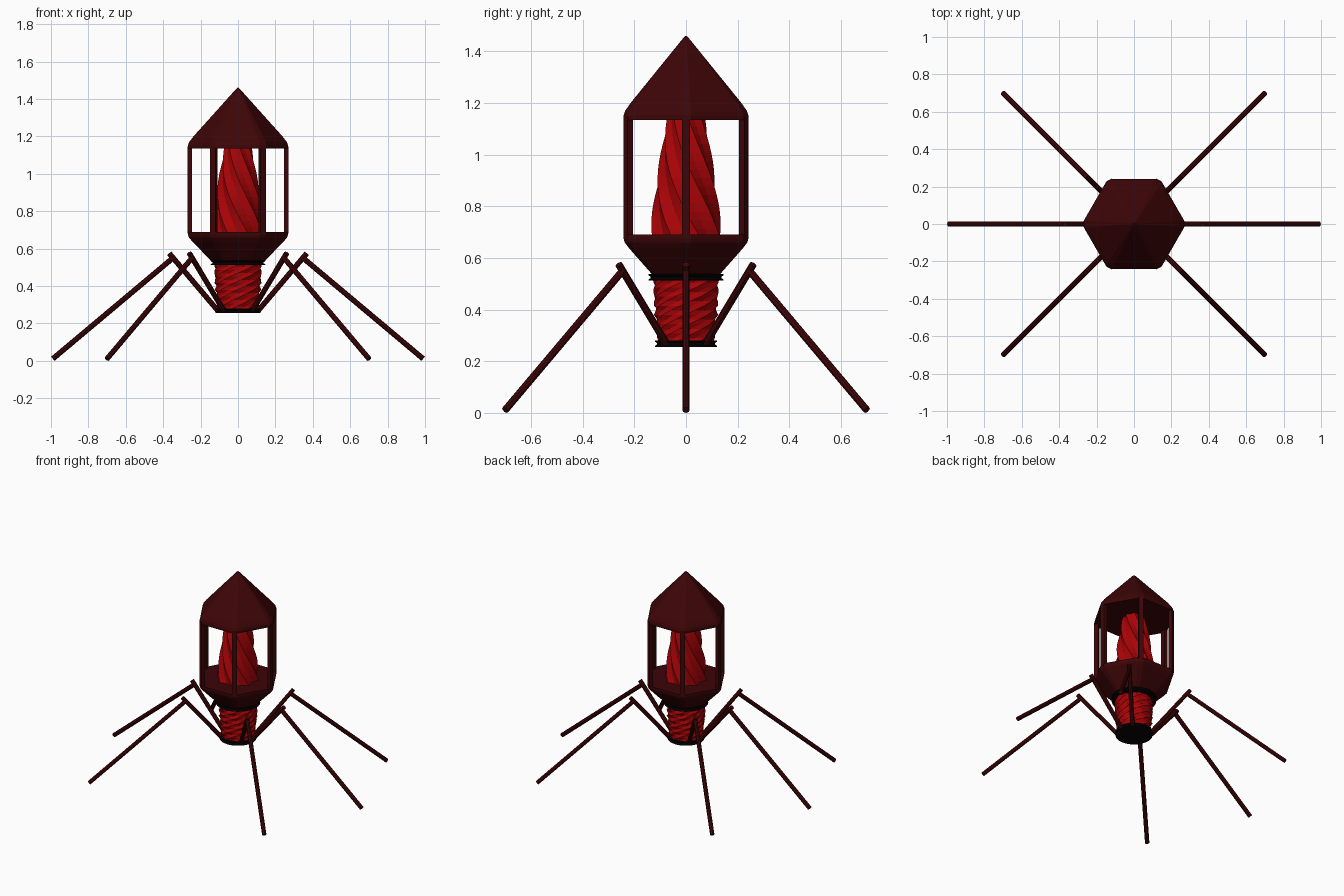
import bpy, bmesh
from math import sin, cos, pi, radians
from mathutils import Vector, Matrix

if "Cube" in bpy.data.objects:
    bpy.data.objects.remove(bpy.data.objects["Cube"])


def material(name, rgba):
    m = bpy.data.materials.new(name)
    m.diffuse_color = rgba
    m.use_nodes = True
    m.node_tree.nodes["Principled BSDF"].inputs["Base Color"].default_value = m.diffuse_color
    return m


DARK = material("dark_red", (0.047, 0.0015, 0.002, 1))
RED = material("red", (0.4, 0.001, 0.002, 1))
BLACK = material("black", (0.002, 0.001, 0.001, 1))


def finish(bm, name, mat):
    bmesh.ops.recalc_face_normals(bm, faces=bm.faces[:])
    me = bpy.data.meshes.new(name)
    bm.to_mesh(me)
    bm.free()
    me.materials.append(mat)
    ob = bpy.data.objects.new(name, me)
    bpy.context.collection.objects.link(ob)
    return ob


def loft(name, rings, mat):
    """Skin a list of rings that all have the same number of points, and cap it."""
    bm = bmesh.new()
    vs = [[bm.verts.new(p) for p in r] for r in rings]
    n = len(vs[0])
    for a, b in zip(vs, vs[1:]):
        for i in range(n):
            j = (i + 1) % n
            bm.faces.new((a[i], a[j], b[j], b[i]))
    bm.faces.new(vs[0][::-1])
    bm.faces.new(vs[-1])
    return finish(bm, name, mat)


def hexagon(r, z, chamfer=0.08):
    """Hexagon with corners on the x axis, each corner cut off."""
    c = [Vector((r * cos(k * pi / 3), r * sin(k * pi / 3), z)) for k in range(6)]
    pts = []
    for k in range(6):
        pts += [c[k].lerp(c[k - 1], chamfer), c[k].lerp(c[(k + 1) % 6], chamfer)]
    return pts


def circle(r, z, n=32):
    return [(r * cos(2 * pi * i / n), r * sin(2 * pi * i / n), z) for i in range(n)]


def star(r_out, r_in, z, lobes, turn):
    return [((r_out if i % 2 else r_in) * cos(turn + pi * i / lobes),
             (r_out if i % 2 else r_in) * sin(turn + pi * i / lobes), z)
            for i in range(2 * lobes)]


def bar(name, a, b, width, depth, angle, mat, rod=False):
    """Bar from a to b in the (radius, height) plane, turned to an angle."""
    a, b = Vector((a[0], 0, a[1])), Vector((b[0], 0, b[1]))
    d = (b - a).normalized()
    side = Vector((0, 1, 0))
    rot = Matrix((side.cross(d), side, d)).transposed().to_4x4()
    m = (Matrix.Rotation(angle, 4, 'Z') @ Matrix.Translation((a + b) / 2) @ rot
         @ Matrix.Diagonal((depth, width, (b - a).length, 1)))
    bm = bmesh.new()
    if rod:
        bmesh.ops.create_cone(bm, cap_ends=True, segments=8, radius1=0.5,
                              radius2=0.5, depth=1, matrix=m)
    else:
        bmesh.ops.create_cube(bm, size=1, matrix=m)
    return finish(bm, name, mat)


# Head: pointed roof and tapered bowl
loft("roof", [hexagon(0.279, 1.135), hexagon(0.279, 1.152), hexagon(0.272, 1.17),
              hexagon(0.248, 1.2), hexagon(0.012, 1.452), hexagon(0.002, 1.46)], DARK)
loft("bowl", [hexagon(0.145, 0.53), hexagon(0.255, 0.638), hexagon(0.274, 0.66),
              hexagon(0.279, 0.675), hexagon(0.279, 0.69)], DARK)

# Corner posts around the open windows
for k in range(6):
    bar(f"corner_post_{k + 1}", (0.258, 0.68), (0.258, 1.145), 0.032, 0.025,
        k * pi / 3, DARK)

# Twisted core inside the head, narrowing upward
core = []
for i in range(15):
    t = i / 14
    r = 0.142 - 0.045 * t - 0.022 * t * t
    core.append(star(r, r * 0.84, 0.68 + 0.46 * t, 8, -radians(105) * t))
loft("twisted_core", core, RED)

# Tightly wound neck
neck = []
for i in range(15):
    t = i / 14
    r = 0.113 + 0.018 * sin(t * pi / 2)
    if i % 2:
        r *= 0.97
    neck.append(star(r, r * 0.95, 0.272 + 0.25 * t, 8, 0.32 * i))
loft("wound_neck", neck, RED)

# Waisted collars above and below the neck
for name, r, z0, z1 in (("upper_collar", 0.146, 0.512, 0.537),
                        ("base_plate", 0.121, 0.255, 0.28)):
    h = z1 - z0
    loft(name, [circle(r, z0), circle(r, z0 + h * 0.15), circle(r - 0.009, z0 + h * 0.4),
                circle(r - 0.009, z0 + h * 0.6), circle(r, z0 + h * 0.85),
                circle(r, z1)], BLACK)

# Six jointed legs
for k, deg in enumerate((0, 45, 135, 180, 225, 315)):
    a = radians(deg)
    bar(f"upper_leg_{k + 1}", (0.105, 0.265), (0.368, 0.575), 0.029, 0.029, a, DARK, True)
    bar(f"lower_leg_{k + 1}", (0.35, 0.548), (0.99, 0.011), 0.029, 0.029, a, DARK, True)
